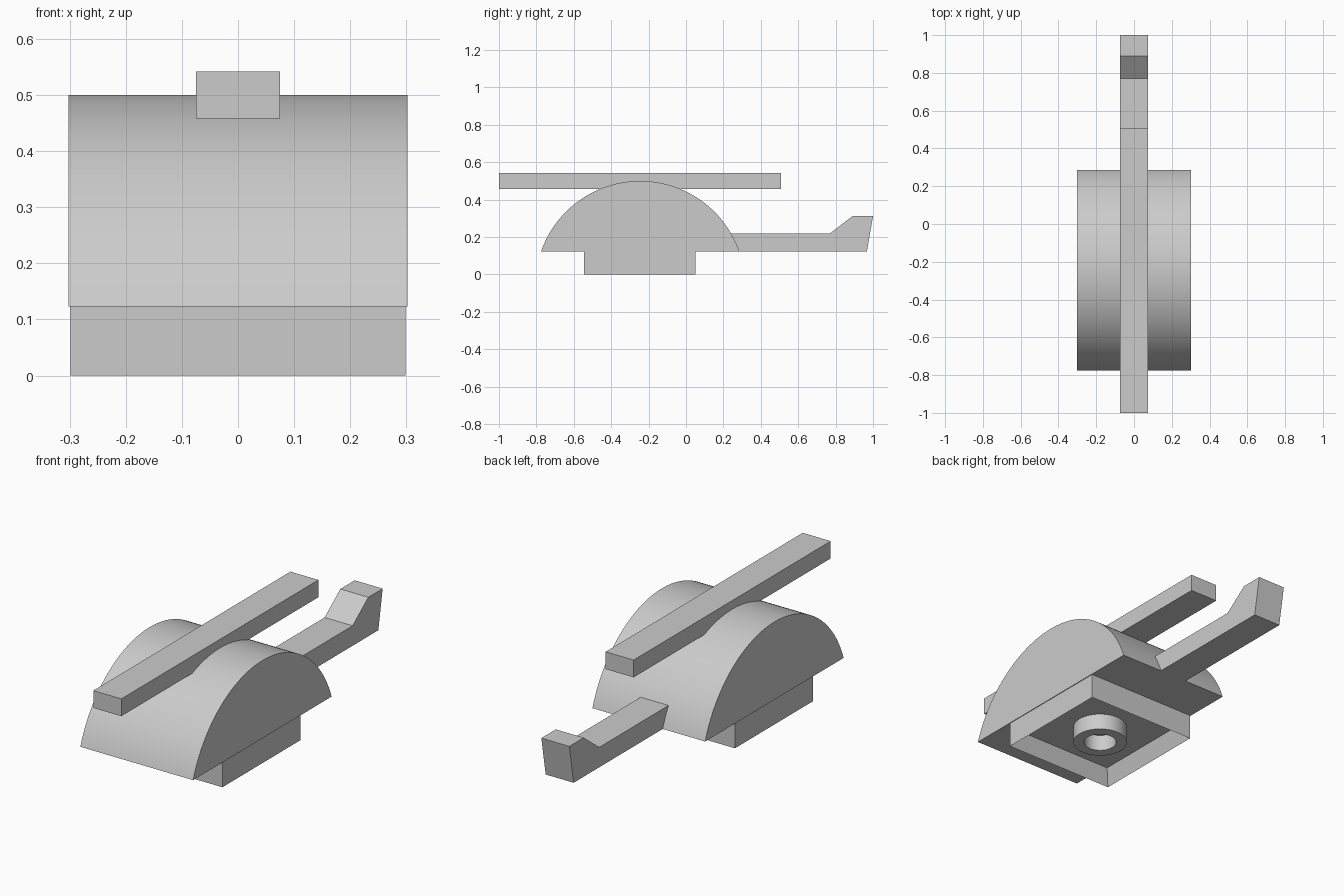
import bpy, bmesh, math
from mathutils import Matrix

if "Cube" in bpy.data.objects:
    bpy.data.objects.remove(bpy.data.objects["Cube"])

grey = bpy.data.materials.new("light grey")
grey.diffuse_color = (0.6, 0.6, 0.6, 1)
grey.use_nodes = True
grey.node_tree.nodes["Principled BSDF"].inputs["Base Color"].default_value = grey.diffuse_color


def finish(name, bm, smooth=False):
    bmesh.ops.recalc_face_normals(bm, faces=bm.faces[:])
    mesh = bpy.data.meshes.new(name)
    bm.to_mesh(mesh)
    bm.free()
    mesh.materials.append(grey)
    obj = bpy.data.objects.new(name, mesh)
    bpy.context.collection.objects.link(obj)
    if smooth:
        bpy.ops.object.select_all(action='DESELECT')
        obj.select_set(True)
        bpy.context.view_layer.objects.active = obj
        bpy.ops.object.shade_smooth_by_angle(angle=math.radians(30))
    return obj


def extrude_x(name, profile, half, smooth=False):
    """Closed (y, z) profile, extruded from -half to +half in x."""
    bm = bmesh.new()
    face = bm.faces.new([bm.verts.new((-half, y, z)) for y, z in profile])
    moved = bmesh.ops.extrude_face_region(bm, geom=[face], use_keep_orig=True)["geom"]
    bmesh.ops.translate(bm, vec=(2 * half, 0, 0),
                        verts=[v for v in moved if isinstance(v, bmesh.types.BMVert)])
    return finish(name, bm, smooth)


# Cabin: circular segment
z0, top, mid, chord = 0.123, 0.5, -0.245, 0.53
sag = top - z0
radius = (chord ** 2 + sag ** 2) / (2 * sag)
span = math.asin(chord / radius)
steps = 64
arc = []
for i in range(steps + 1):
    a = -span + 2 * span * i / steps
    arc.append((mid + radius * math.sin(a), top - radius + radius * math.cos(a)))
extrude_x("cabin", arc, 0.302, smooth=True)

# Rotor blade
extrude_x("rotor_blade", [(-1, 0.458), (0.508, 0.458), (0.508, 0.542), (-1, 0.542)], 0.075)

# Tail boom with raised fin
extrude_x("tail_boom", [(0.28, z0), (0.967, z0), (1, 0.312), (0.89, 0.312),
                        (0.77, 0.22), (0.2, 0.22)], 0.075)

# Base: box with a recess in its underside
bm = bmesh.new()
bmesh.ops.create_cube(bm, size=1, matrix=Matrix.Translation((0, -0.247, 0.065))
                      @ Matrix.Diagonal((0.597, 0.597, 0.13, 1)))
bm.normal_update()
under = [f for f in bm.faces if f.normal.z < -0.9]
bmesh.ops.inset_individual(bm, faces=under, thickness=0.043, depth=-0.08)
finish("base", bm)

# Socket tube inside the recess: lathed rectangle
bm = bmesh.new()
ring = [bm.verts.new((r, -0.247, z)) for r, z in
        ((0.075, 0), (0.125, 0), (0.125, 0.085), (0.075, 0.085))]
edges = [bm.edges.new((ring[i], ring[(i + 1) % 4])) for i in range(4)]
bmesh.ops.spin(bm, geom=ring + edges, cent=(0, -0.247, 0), axis=(0, 0, 1),
               angle=math.tau, steps=48, use_merge=True)
bmesh.ops.remove_doubles(bm, verts=bm.verts[:], dist=1e-5)
finish("socket_tube", bm, smooth=True)
